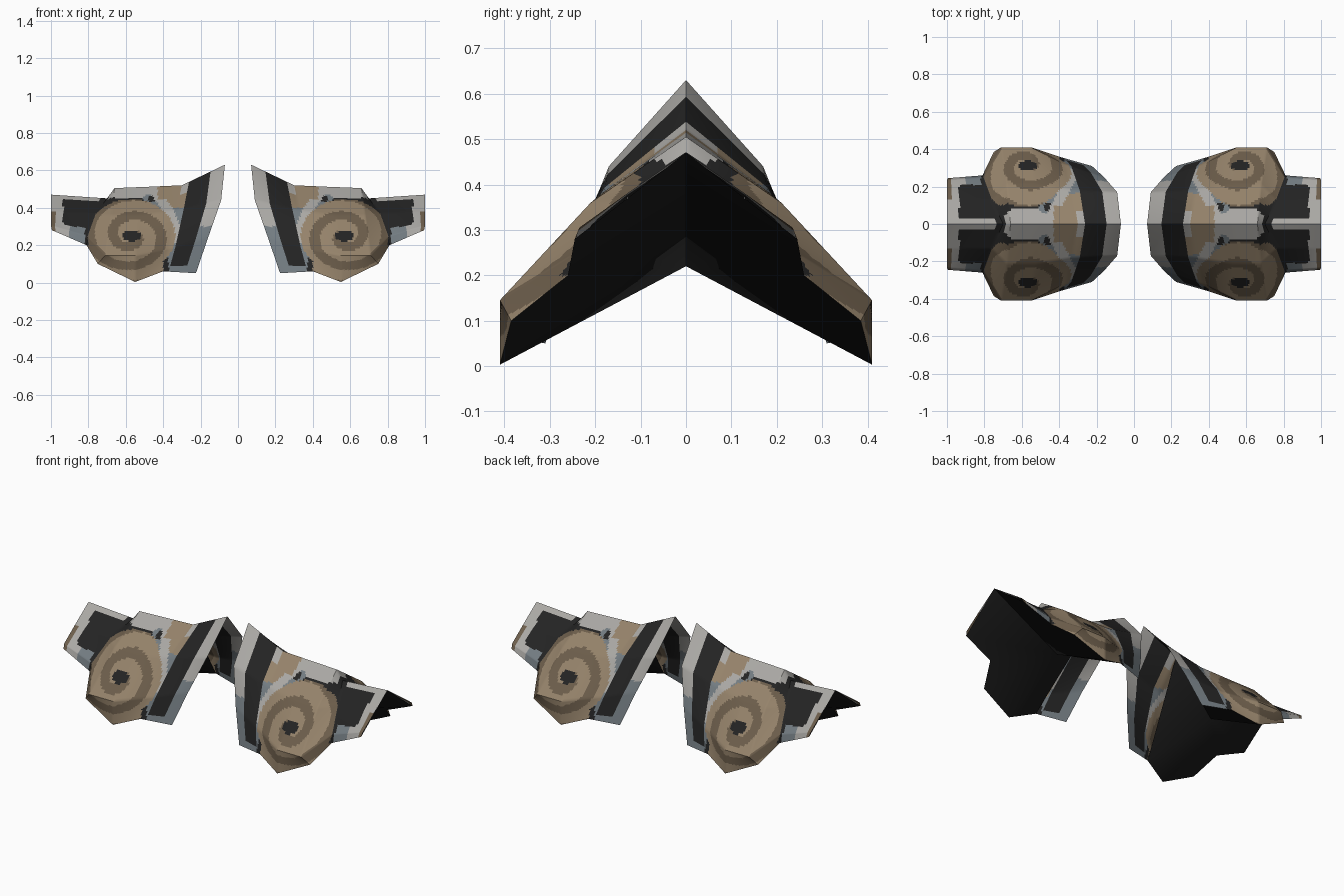
import bpy, bmesh, math
from mathutils import Vector

if "Cube" in bpy.data.objects:
    bpy.data.objects.remove(bpy.data.objects["Cube"])

# Flat colours
PALETTE = [("black", (0.017, 0.017, 0.017)), ("light_grey", (0.40, 0.39, 0.37)),
           ("blue_grey", (0.17, 0.20, 0.22)), ("tan", (0.30, 0.225, 0.145)),
           ("brown", (0.15, 0.11, 0.07)), ("lining_black", (0.010, 0.010, 0.010))]
BLACK, LIGHT, BLUE, TAN, BROWN, LINING = range(6)
mats = []
for name, c in PALETTE:
    m = bpy.data.materials.new(name)
    m.diffuse_color = (*c, 1)
    m.use_nodes = True
    m.node_tree.nodes["Principled BSDF"].inputs["Base Color"].default_value = m.diffuse_color
    mats.append(m)

# Cross-sections from collar to sleeve end, each running ridge -> rim
SECTIONS = [
    [(.07, 0, .63), (.09, .17, .44), (.16, .25, .24), (.225, .31, .05)],
    [(.30, 0, .52), (.33, .18, .385), (.37, .32, .18), (.40, .36, .06)],
    [(.48, 0, .512), (.53, .21, .36), (.55, .41, .145), (.55, .41, .003)],
    [(.66, 0, .505), (.68, .21, .36), (.71, .41, .145), (.75, .385, .10)],
    [(.70, 0, .45), (.76, .13, .37), (.805, .25, .245), (.81, .26, .20)],
    [(1.0, 0, .47), (1.0, .13, .38), (1.0, .235, .305), (.995, .245, .28)],
]
N = 18  # cells per patch side


def colour(p, s):
    """Painted pattern; p is the position, s the distance along the sections."""
    x, y, z = p.x, abs(p.y), p.z
    # collar band
    if s < 1:
        if s < .36:
            return LIGHT if z > .3 else BLUE
        if s < .84:
            return BLACK if z > .09 else BLUE
        if y < .07:
            return LIGHT
    # spiral rosette on each flank
    dx, dz = x - .57, (z - .25) * 1.2
    r, a = math.hypot(dx, dz), math.atan2(dz, dx)
    if s < 4 and (r < .235 or (z < .2 and x > .4 and s > 1)):
        if r < .042 + .008 * math.cos(2 * a):
            return BLACK
        turn = (r / .125 - a / (2 * math.pi)) % 1
        return TAN if turn < .56 else BROWN
    # sleeve with trimmed edges
    if s > 3.6:
        if x > .975:
            return BROWN if z < .38 else LIGHT
        if x > .935 and z > .3:
            return LIGHT
        if x > .74 and y < .028:
            return LIGHT
        if y > .21 and x > .82:
            return BLUE if x < .9 else LIGHT
        return BLACK
    # ridge diamond and tan patch
    if .33 < x < .43 and y < .10:
        return TAN
    if .43 <= x < .71 and y < .085 * min(1, (x - .40) / .12, (.74 - x) / .09):
        return LIGHT
    # diagonal streaks between the ridge and rosette
    d = x + .55 * y
    if d < .44:
        return BLUE if z < .40 else TAN
    if d < .50:
        return LIGHT
    if d < .56:
        return BLACK if (x - .46) ** 2 + (y - .09) ** 2 < .0006 else BLUE
    return BLACK


def finish(bm, name, angle, up):
    bmesh.ops.remove_doubles(bm, verts=bm.verts, dist=1e-4)
    bmesh.ops.recalc_face_normals(bm, faces=bm.faces)
    if sum(f.normal.z * f.calc_area() for f in bm.faces) * up < 0:
        bmesh.ops.reverse_faces(bm, faces=bm.faces)
    me = bpy.data.meshes.new(name)
    bm.to_mesh(me)
    bm.free()
    for m in mats:
        me.materials.append(m)
    ob = bpy.data.objects.new(name, me)
    bpy.context.collection.objects.link(ob)
    bpy.ops.object.select_all(action='DESELECT')
    ob.select_set(True)
    bpy.context.view_layer.objects.active = ob
    bpy.ops.object.shade_smooth_by_angle(angle=math.radians(angle))
    mir = ob.modifiers.new("other_side", 'MIRROR')
    mir.use_mirror_merge = False


def V(p, side):
    return Vector((p[0], p[1] * side, p[2]))


# Outer shell: patches between sections, divided finely for the painted pattern
bm = bmesh.new()
for side in (1, -1):
    for i in range(len(SECTIONS) - 1):
        for j in range(3):
            a, b = V(SECTIONS[i][j], side), V(SECTIONS[i + 1][j], side)
            c, d = V(SECTIONS[i][j + 1], side), V(SECTIONS[i + 1][j + 1], side)
            grid = [[bm.verts.new(a.lerp(b, u / N).lerp(c.lerp(d, u / N), v / N))
                     for v in range(N + 1)] for u in range(N + 1)]
            for u in range(N):
                for v in range(N):
                    q = [grid[u][v], grid[u + 1][v], grid[u + 1][v + 1], grid[u][v + 1]]
                    f = bm.faces.new(q)
                    f.material_index = colour(f.calc_center_median(), i + (u + .5) / N)
finish(bm, "shoulder_shell", 40, 1)

# Dark lining: a fan from a centre point under the ridge out to the rim
bm = bmesh.new()
centre = (.55, 0, .22)
rim = [SECTIONS[1][0], SECTIONS[1][3], SECTIONS[2][3], SECTIONS[3][3],
       SECTIONS[4][3], SECTIONS[5][3], SECTIONS[5][0]]
for side in (1, -1):
    for p, q in zip(rim, rim[1:]):
        f = bm.faces.new([bm.verts.new(V(k, side)) for k in (centre, p, q)])
        f.material_index = LINING
finish(bm, "shoulder_lining", 40, -1)
